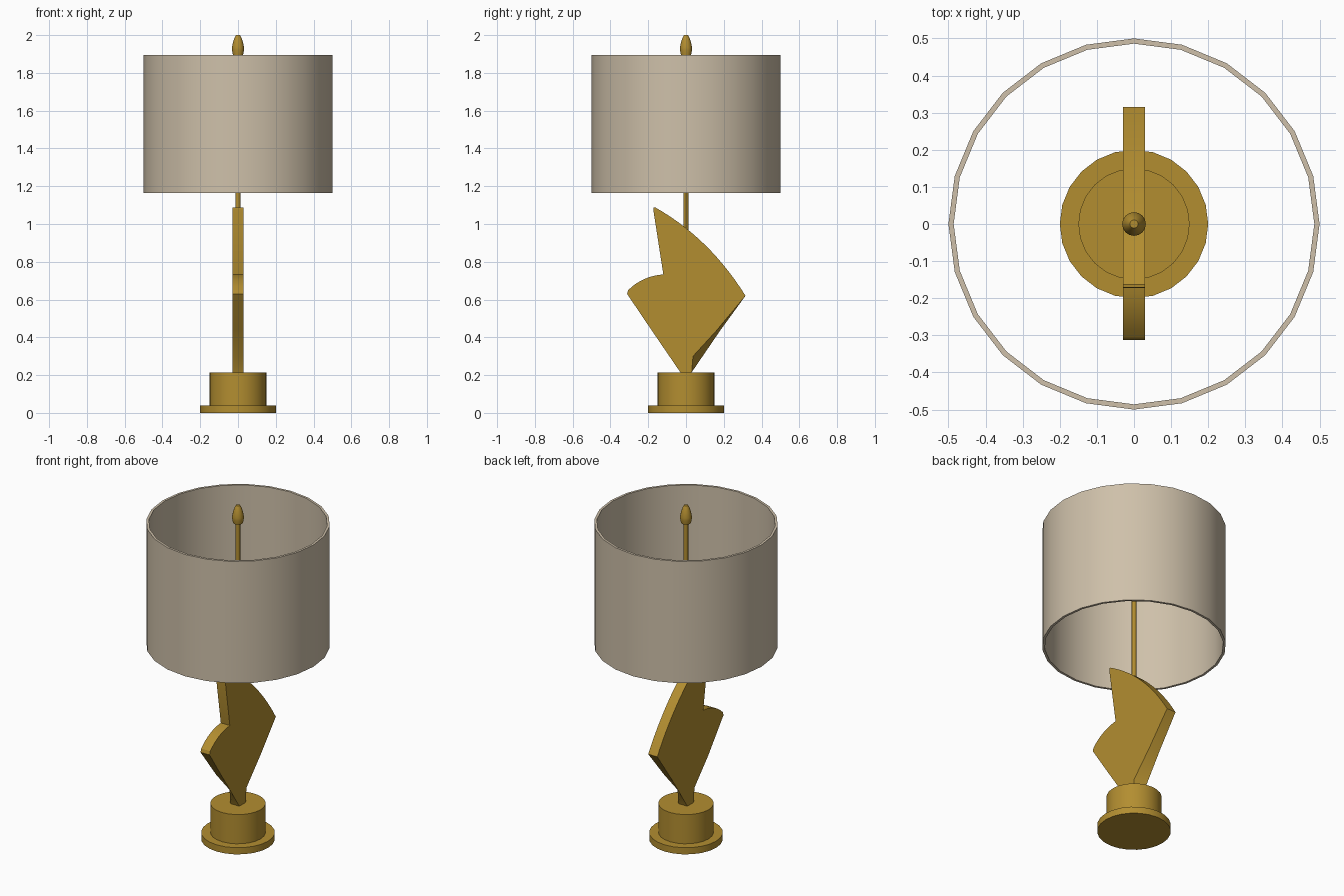
import bpy, bmesh, math

cube = bpy.data.objects.get("Cube")
if cube:
    bpy.data.objects.remove(cube, do_unlink=True)


def material(name, color):
    m = bpy.data.materials.new(name)
    m.use_nodes = True
    m.diffuse_color = (*color, 1)
    m.node_tree.nodes["Principled BSDF"].inputs["Base Color"].default_value = (*color, 1)
    return m


gold = material("aged gold", (0.45, 0.27, 0.03))
linen = material("linen beige", (0.62, 0.53, 0.40))


def finish(name, bm, mat, angle=30):
    bmesh.ops.recalc_face_normals(bm, faces=bm.faces)
    mesh = bpy.data.meshes.new(name)
    bm.to_mesh(mesh)
    bm.free()
    mesh.materials.append(mat)
    obj = bpy.data.objects.new(name, mesh)
    bpy.context.collection.objects.link(obj)
    bpy.ops.object.select_all(action="DESELECT")
    obj.select_set(True)
    bpy.context.view_layer.objects.active = obj
    bpy.ops.object.shade_smooth_by_angle(angle=math.radians(angle))
    return obj


def lathe(name, profile, mat, sides=24, closed=False):
    """Turn a (radius, height) profile around the z axis."""
    bm = bmesh.new()
    rings = [[bm.verts.new((r * math.cos(a), r * math.sin(a), z))
              for a in (math.tau * i / sides for i in range(sides))]
             for r, z in profile]
    pairs = list(zip(rings, rings[1:]))
    if closed:
        pairs.append((rings[-1], rings[0]))
    else:
        bm.faces.new(rings[0])
        bm.faces.new(rings[-1])
    for low, high in pairs:
        for i in range(sides):
            j = (i + 1) % sides
            bm.faces.new((low[i], low[j], high[j], high[i]))
    return finish(name, bm, mat)


# Stepped round base
lathe("base", [(0.2, 0), (0.2, 0.04), (0.15, 0.04), (0.15, 0.215)], gold)

# Open drum shade with a thin wall
lathe("shade", [(0.5, 1.165), (0.5, 1.895), (0.486, 1.895), (0.486, 1.165)],
      linen, closed=True)

# Rod and bullet finial
lathe("rod", [(0.013, 0.9), (0.013, 1.9)], gold, sides=12)
lathe("finial", [(0.027, 1.895), (0.032, 1.92), (0.032, 1.935), (0.027, 1.96),
                 (0.019, 1.985), (0.011, 2.0)], gold, sides=16)


# Sculpted fin: two outlines whose lower edges are recessed on opposite sides
def bezier(a, b, c, steps):
    return [tuple((1 - t) ** 2 * p + 2 * t * (1 - t) * q + t * t * r
                  for p, q, r in zip(a, b, c))
            for t in (i / steps for i in range(steps + 1))]


def lower_edge(sign, recessed):
    if recessed:
        points = [(0.03, 0.215), (0.037, 0.3), (0.165, 0.44)]
    else:
        points = [(0.03 + 0.28 * (z - 0.215) / 0.41, z) for z in (0.215, 0.3, 0.44)]
    return [(sign * y, z) for y, z in points]


def fin_outline(x):
    lobe = [(-0.312, 0.63)] + bezier((-0.306, 0.65), (-0.23, 0.725), (-0.12, 0.733), 8)
    crest = [(-0.173, 1.075), (-0.171, 1.087)] + bezier(
        (-0.163, 1.088), (0.125, 0.925), (0.315, 0.62), 14)
    front = lower_edge(-1, x < 0)
    back = lower_edge(1, x > 0)
    return [(x, y, z) for y, z in front + lobe + crest + back[::-1]]


bm = bmesh.new()
sides = [[bm.verts.new(p) for p in fin_outline(x)] for x in (-0.03, 0.03)]
for loop in sides:
    bm.faces.new(loop)
count = len(sides[0])
for i in range(count):
    j = (i + 1) % count
    bm.faces.new((sides[0][i], sides[0][j], sides[1][j], sides[1][i]))
finish("fin", bm, gold)
